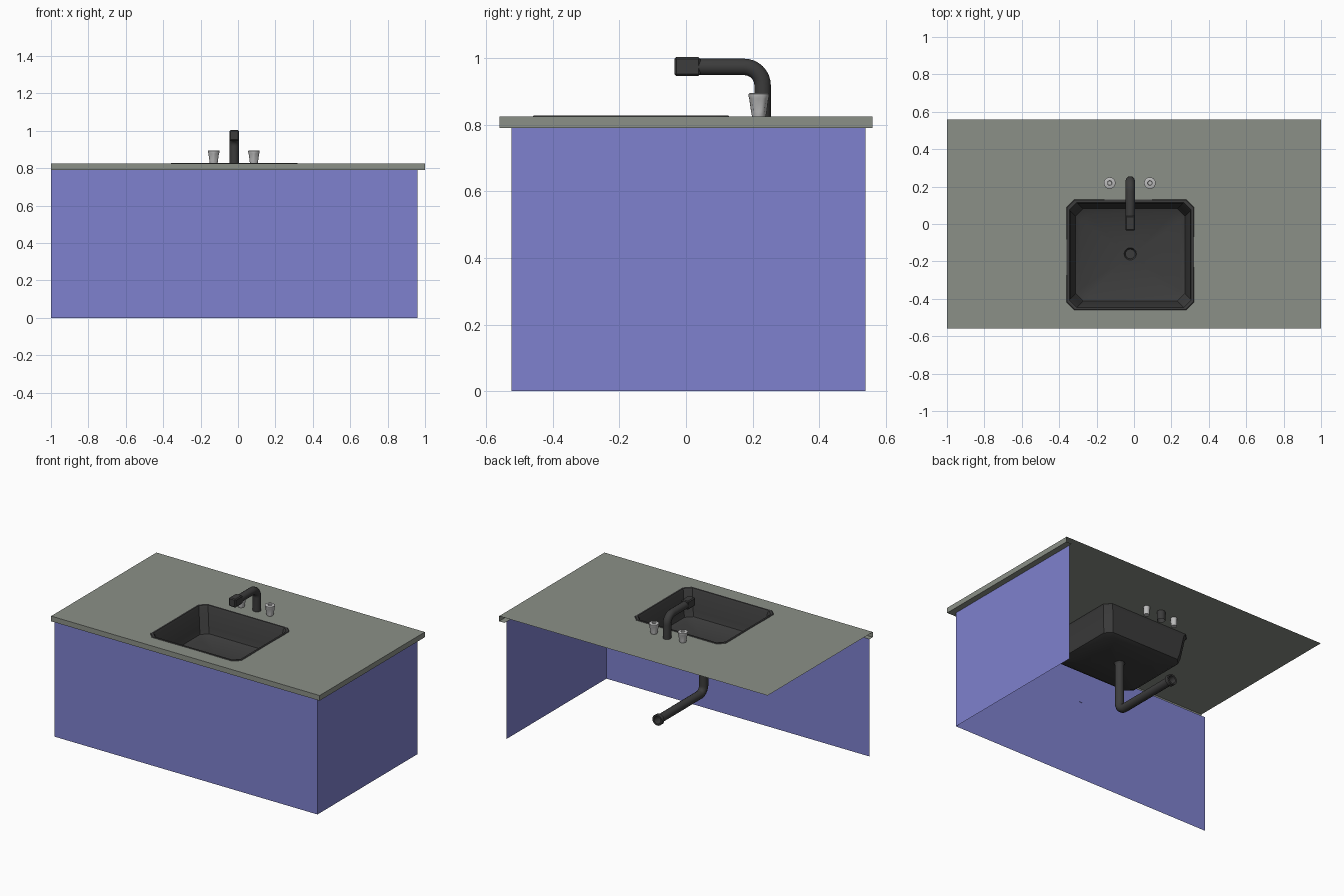
import bpy, bmesh
from math import sin, cos, pi
from mathutils import Vector

if "Cube" in bpy.data.objects:
    bpy.data.objects.remove(bpy.data.objects["Cube"])

CX, DY = -0.02, -0.16          # sink axis x, drain y
TOP, UNDER = 0.825, 0.79       # counter top and lip underside


def material(name, rgb):
    m = bpy.data.materials.new(name)
    m.diffuse_color = (*rgb, 1)
    m.use_nodes = True
    m.node_tree.nodes["Principled BSDF"].inputs["Base Color"].default_value = m.diffuse_color
    return m


BLUE = material("blue_panel", (0.21, 0.22, 0.62))
STONE = material("stone", (0.26, 0.28, 0.245))
DARK = material("dark_metal", (0.045, 0.045, 0.045))
LIGHT = material("light_metal", (0.5, 0.5, 0.5))


def finish(name, bm, mat, smooth=False):
    me = bpy.data.meshes.new(name)
    bm.to_mesh(me)
    bm.free()
    ob = bpy.data.objects.new(name, me)
    bpy.context.collection.objects.link(ob)
    me.materials.append(mat)
    if smooth:
        bpy.context.view_layer.objects.active = ob
        ob.select_set(True)
        bpy.ops.object.shade_smooth_by_angle(angle=0.6)
        ob.select_set(False)
    return ob


def add_ring(bm, pts):
    return [bm.verts.new(p) for p in pts]


def bridge(bm, a, b, closed=True):
    n = len(a)
    for i in range(n if closed else n - 1):
        j = (i + 1) % n
        bm.faces.new((a[i], a[j], b[j], b[i]))


def fill_between(bm, a, b):
    # flat face region with a hole
    edges = []
    for r in (a, b):
        for i in range(len(r)):
            p, q = r[i], r[(i + 1) % len(r)]
            edges.append(bm.edges.get((p, q)) or bm.edges.new((p, q)))
    bmesh.ops.triangle_fill(bm, edges=edges, use_beauty=True, normal=(0, 0, 1))


def octagon(inset, z, c=0.04):
    x0, x1, y0, y1 = -0.36 + inset, 0.32 - inset, -0.46 + inset, 0.13 - inset
    return [(x0 + c, y0, z), (x1 - c, y0, z), (x1, y0 + c, z), (x1, y1 - c, z),
            (x1 - c, y1, z), (x0 + c, y1, z), (x0, y1 - c, z), (x0, y0 + c, z)]


def circle(x, y, z, r, n):
    return [(x + r * cos(2 * pi * i / n), y + r * sin(2 * pi * i / n), z) for i in range(n)]


def box(name, lo, hi, mat, bevel=0):
    bm = bmesh.new()
    bmesh.ops.create_cube(bm, size=1)
    for v in bm.verts:
        v.co = [lo[k] + (v.co[k] + 0.5) * (hi[k] - lo[k]) for k in range(3)]
    if bevel:
        bmesh.ops.bevel(bm, geom=bm.edges[:], offset=bevel, segments=1, affect='EDGES')
    return finish(name, bm, mat)


def bent_tube(name, start, corner, end, bend, r, mat):
    # tube with one rounded elbow
    s, c, e = Vector(start), Vector(corner), Vector(end)
    u, w = (s - c).normalized(), (e - c).normalized()
    o = c + (u + w) * bend
    path = [s] + [o - w * bend * cos(t) - u * bend * sin(t)
                  for t in [i * pi / 16 for i in range(9)]] + [e]
    cu = bpy.data.curves.new(name, 'CURVE')
    cu.dimensions = '3D'
    cu.bevel_depth = r
    cu.bevel_resolution = 3
    sp = cu.splines.new('POLY')
    sp.points.add(len(path) - 1)
    for p, q in zip(sp.points, path):
        p.co = (*q, 1)
    cu.materials.append(mat)
    ob = bpy.data.objects.new(name, cu)
    bpy.context.collection.objects.link(ob)


# Countertop sheet with sink cut-out; lips only along front and right
bm = bmesh.new()
outer = add_ring(bm, [(-1, -0.56, TOP), (1, -0.56, TOP), (1, 0.56, TOP), (-1, 0.56, TOP)])
fill_between(bm, outer, add_ring(bm, octagon(0.01, TOP)))
low = add_ring(bm, [(-1, -0.56, UNDER), (1, -0.56, UNDER), (1, 0.56, UNDER)])
ledge = add_ring(bm, [(-1, -0.525, UNDER), (0.96, -0.525, UNDER), (0.96, 0.56, UNDER)])
bridge(bm, low, outer[:3], False)
bridge(bm, ledge, low, False)
finish("countertop", bm, STONE)

# Cabinet: front and right panels, open at back and left
bm = bmesh.new()
plan = [(-1, -0.525), (0.96, -0.525), (0.96, 0.54)]
bridge(bm, add_ring(bm, [(x, y, 0) for x, y in plan]),
       add_ring(bm, [(x, y, UNDER) for x, y in plan]), False)
finish("cabinet_panels", bm, BLUE)
box("door_seam_strip", (CX - 0.01, -0.524, 0.53), (CX + 0.01, -0.521, 0.745), BLUE)

# Sink bowl lofted from octagons, ending in the drain throat
bm = bmesh.new()
rings = [add_ring(bm, octagon(i, z)) for i, z in
         [(0, TOP), (0.003, 0.828), (0.014, 0.828), (0.02, 0.815), (0.038, 0.69),
          (0.048, 0.655), (0.075, 0.64)]]
for a, b in zip(rings, rings[1:]):
    bridge(bm, a, b)
throat = add_ring(bm, circle(CX, DY, 0.64, 0.033, 16))
fill_between(bm, rings[-1], throat)
cup = add_ring(bm, circle(CX, DY, 0.625, 0.026, 16))
bridge(bm, throat, cup)
bm.faces.new(cup)
finish("sink_bowl", bm, DARK, True)

# Waste pipe and its end collar
bent_tube("waste_pipe", (CX, DY, 0.635), (CX, DY, 0.31), (CX, 0.33, 0.31), 0.05, 0.028, DARK)
bm = bmesh.new()
prof = [(0.305, 0.028), (0.31, 0.036), (0.335, 0.036), (0.335, 0.025), (0.305, 0.024)]
rs = [add_ring(bm, [(CX + x, y, 0.31 + z) for x, z, _ in circle(0, 0, 0, r, 16)])
      for y, r in prof]
for a, b in zip(rs, rs[1:]):
    bridge(bm, a, b)
bmesh.ops.recalc_face_normals(bm, faces=bm.faces[:])
finish("waste_pipe_collar", bm, DARK, True)

# Faucet neck and squared nozzle
bent_tube("faucet_neck", (CX, 0.23, 0.765), (CX, 0.23, 0.974), (CX, 0.035, 0.974),
          0.055, 0.026, DARK)
box("faucet_nozzle", (CX - 0.026, -0.035, 0.947), (CX + 0.026, 0.043, 1.004), DARK, 0.006)

# Fluted tap handles with dished tops
for name, x in (("left_handle", -0.13), ("right_handle", 0.085)):
    bm = bmesh.new()
    rs = []
    for z, r, flute in [(0.77, 0.018, 0), (TOP, 0.02, 0), (0.832, 0.022, 0), (0.84, 0.0235, 0.003),
                        (0.878, 0.029, 0.003), (0.885, 0.031, 0), (0.893, 0.031, 0),
                        (0.895, 0.028, 0), (0.895, 0.013, 0), (0.889, 0.011, 0)]:
        ring = []
        for i in range(24):
            q = r - (flute if i % 4 == 0 else 0)
            ring.append((x + q * cos(i * pi / 12), 0.219 + q * sin(i * pi / 12), z))
        rs.append(add_ring(bm, ring))
    for a, b in zip(rs, rs[1:]):
        bridge(bm, a, b)
    bm.faces.new(rs[-1])
    bm.faces.new(rs[0][::-1])
    finish(name, bm, LIGHT, True)
